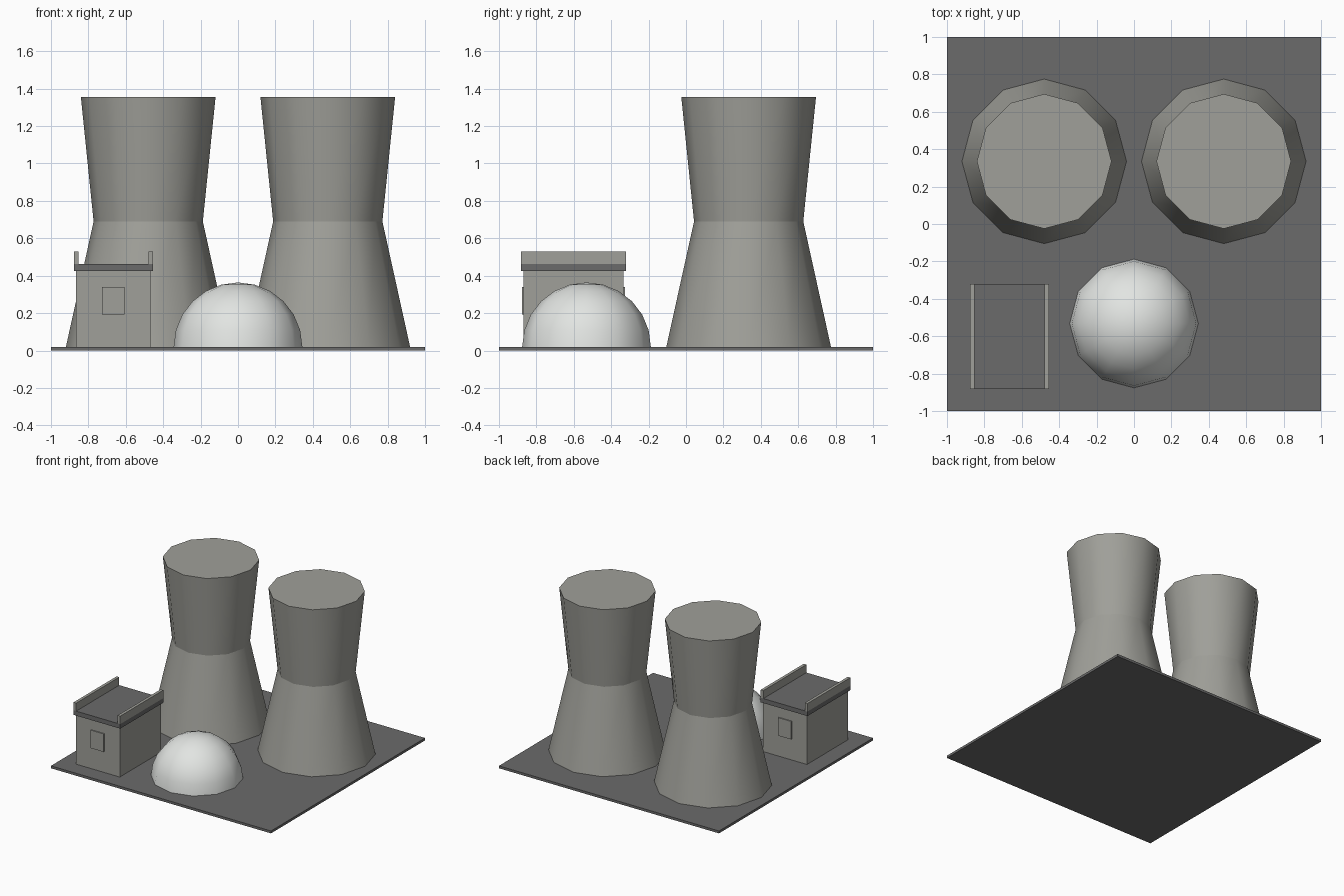
import bpy, bmesh
from math import sin, cos, pi, radians
from mathutils import Vector

cube = bpy.data.objects.get("Cube")
if cube:
    bpy.data.objects.remove(cube, do_unlink=True)


def material(name, rgb):
    m = bpy.data.materials.new(name)
    m.use_nodes = True
    m.diffuse_color = (*rgb, 1)
    m.node_tree.nodes["Principled BSDF"].inputs["Base Color"].default_value = (*rgb, 1)
    return m


CONCRETE = material("warm grey concrete", (0.35, 0.35, 0.32))
ASPHALT = material("dark grey asphalt", (0.145, 0.145, 0.145))
WHITE = material("white shell", (0.76, 0.78, 0.76))

GROUND = 0.02
SIDES = 12


def finish(name, bm, mat):
    bmesh.ops.recalc_face_normals(bm, faces=bm.faces)
    mesh = bpy.data.meshes.new(name)
    bm.to_mesh(mesh)
    bm.free()
    mesh.materials.append(mat)
    obj = bpy.data.objects.new(name, mesh)
    bpy.context.collection.objects.link(obj)
    return obj


def box(name, low, high, mat):
    low, high = Vector(low), Vector(high)
    bm = bmesh.new()
    bmesh.ops.create_cube(bm, size=1)
    bmesh.ops.scale(bm, vec=high - low, verts=bm.verts)
    bmesh.ops.translate(bm, vec=(low + high) / 2, verts=bm.verts)
    return finish(name, bm, mat)


def lathe(name, centre, profile, mat, creases=()):
    """Turn (radius, height) points; rings listed in creases stay sharp."""
    bm = bmesh.new()
    rings = []
    for r, z in profile:
        count = SIDES if r > 0 else 1
        rings.append([bm.verts.new((centre[0] + r * cos(2 * pi * i / SIDES),
                                    centre[1] + r * sin(2 * pi * i / SIDES), z))
                      for i in range(count)])
    for a, b in zip(rings, rings[1:]):
        for i in range(SIDES):
            j = (i + 1) % SIDES
            corners = [a[i], a[j]] + ([b[j], b[i]] if len(b) > 1 else [b[0]])
            bm.faces.new(corners).smooth = True
    # Flat caps on open ends
    for k in (0, -1):
        if len(rings[k]) > 1:
            bm.faces.new(rings[k])
    for k in {0, *creases}:
        for i in range(SIDES):
            bm.edges.get((rings[k][i], rings[k][(i + 1) % SIDES])).smooth = False
    return finish(name, bm, mat)


# Site slab
box("ground_slab", (-1, -1, 0), (1, 1, GROUND), ASPHALT)

# Pair of waisted cooling towers
for side, sign in (("left", 1), ("right", -1)):
    lathe(side + "_cooling_tower", (sign * 0.48, 0.335),
          [(0.44, GROUND), (0.292, 0.69), (0.36, 1.355)], CONCRETE, creases=(1, 2))

# Containment dome
R = 0.344
dome = [(R * cos(radians(a)), GROUND + R * sin(radians(a))) for a in range(0, 90, 15)]
lathe("reactor_dome", (0, -0.532), dome + [(0, GROUND + R)], WHITE)

# Control building with overhanging roof
x0, x1, y0, y1 = -0.865, -0.467, -0.868, -0.335
box("building_walls", (x0, y0, GROUND), (x1, y1, 0.43), CONCRETE)
RIM = 0.013
box("building_roof", (x0 - RIM, y0 - RIM, 0.426), (x1 + RIM, y1 + RIM, 0.463), ASPHALT)

# Parapets along both sides of the roof
for side, x in (("right", x0 - RIM), ("left", x1 + RIM - 0.024)):
    box(side + "_parapet", (x, y0 - RIM, 0.463), (x + 0.024, y1 + RIM, 0.529), CONCRETE)

# Raised panels on front and back walls
for side, y in (("front", y0), ("back", y1)):
    box(side + "_panel", (-0.727, y - 0.009, 0.192), (-0.608, y + 0.009, 0.34), CONCRETE)
